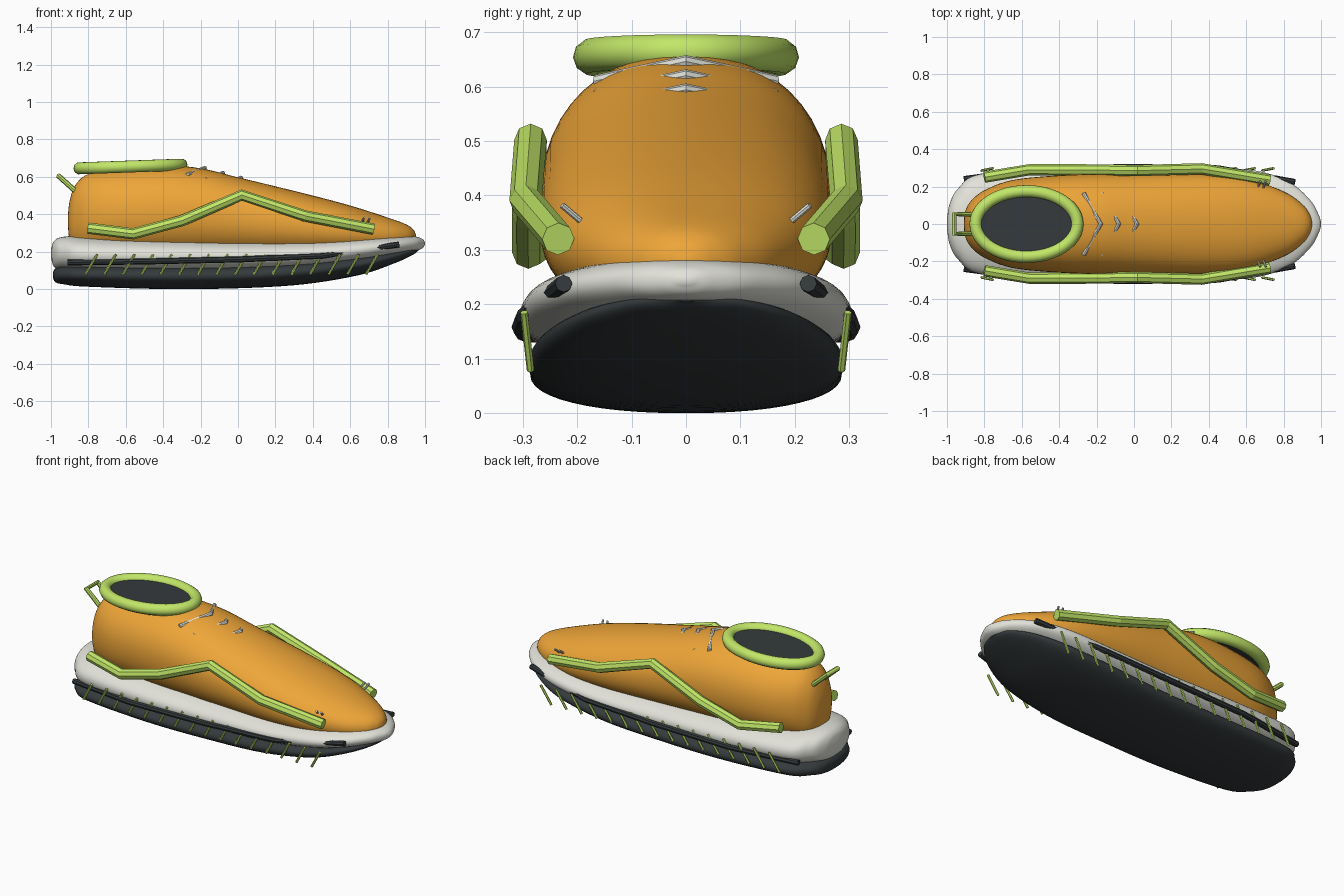
import bpy, bmesh, math
from mathutils import Vector

if "Cube" in bpy.data.objects:
    bpy.data.objects.remove(bpy.data.objects["Cube"])


def material(name, rgb):
    m = bpy.data.materials.new(name)
    m.diffuse_color = (*rgb, 1)
    m.use_nodes = True
    m.node_tree.nodes["Principled BSDF"].inputs["Base Color"].default_value = m.diffuse_color
    return m


ORANGE = material("orange", (0.86, 0.38, 0.04))
LIME = material("lime", (0.54, 0.80, 0.14))
WHITE = material("off_white", (0.76, 0.76, 0.70))
DARK = material("charcoal", (0.035, 0.042, 0.045))


def catmull(pts, steps):
    """Smooth a short list of tuples into a dense one."""
    v = [Vector(p) for p in pts]
    v = [2 * v[0] - v[1]] + v + [2 * v[-1] - v[-2]]
    out = []
    for i in range(1, len(v) - 2):
        a, b, c, d = v[i - 1:i + 3]
        for s in range(steps):
            t = s / steps
            out.append(0.5 * (2 * b + (c - a) * t + (2 * a - 5 * b + 4 * c - d) * t * t
                              + (3 * b - a - 3 * c + d) * t ** 3))
    out.append(v[-2])
    return out


def finish(bm, name, mat):
    bmesh.ops.recalc_face_normals(bm, faces=bm.faces)
    me = bpy.data.meshes.new(name)
    bm.to_mesh(me)
    bm.free()
    ob = bpy.data.objects.new(name, me)
    bpy.context.collection.objects.link(ob)
    me.materials.append(mat)
    bpy.context.view_layer.objects.active = ob
    ob.select_set(True)
    bpy.ops.object.shade_smooth_by_angle(angle=math.radians(40))
    ob.select_set(False)
    return ob


def loft(name, stations, mat, power=2.0, sides=48):
    """Stations along x: (x, half width, low z, high z)."""
    bm = bmesh.new()
    rings = []
    for x, w, lo, hi in catmull(stations, 5):
        ring = []
        for k in range(sides):
            a = 2 * math.pi * k / sides
            c, s = math.cos(a), math.sin(a)
            y = math.copysign(abs(c) ** (2 / power), c) * w
            z = (lo + hi) / 2 + math.copysign(abs(s) ** (2 / power), s) * (hi - lo) / 2
            ring.append(bm.verts.new((x, y, z)))
        rings.append(ring)
    for r, q in zip(rings, rings[1:]):
        for k in range(sides):
            j = (k + 1) % sides
            bm.faces.new((r[k], r[j], q[j], q[k]))
    bm.faces.new(rings[0])
    bm.faces.new(rings[-1])
    return finish(bm, name, mat)


def tube(name, pts, r, mat, res=2, cyclic=False):
    cu = bpy.data.curves.new(name, 'CURVE')
    cu.dimensions = '3D'
    cu.bevel_depth = r
    cu.bevel_resolution = res
    cu.use_fill_caps = True
    sp = cu.splines.new('POLY')
    sp.points.add(len(pts) - 1)
    for p, co in zip(sp.points, pts):
        p.co = (*co, 1)
    sp.use_cyclic_u = cyclic
    sp.use_smooth = cyclic
    cu.materials.append(mat)
    ob = bpy.data.objects.new(name, cu)
    bpy.context.collection.objects.link(ob)
    return ob


def both_sides(name, pts, r, mat, res=2):
    for side, s in (("right", -1), ("left", 1)):
        tube(f"{name}_{side}", [(x, s * y, z) for x, y, z in pts], r, mat, res)


# Sole layers
loft("outsole", [(-0.99, 0.04, 0.06, 0.09), (-0.975, 0.13, 0.035, 0.11), (-0.93, 0.2, 0.025, 0.13),
                 (-0.82, 0.26, 0.013, 0.14), (-0.4, 0.285, 0.0, 0.14), (0, 0.285, 0.004, 0.145),
                 (0.35, 0.29, 0.025, 0.165), (0.65, 0.265, 0.075, 0.19), (0.83, 0.2, 0.135, 0.21),
                 (0.93, 0.11, 0.18, 0.22), (0.965, 0.02, 0.205, 0.22)], DARK, 2.2)
loft("midsole", [(-1, 0.03, 0.17, 0.21), (-0.985, 0.11, 0.12, 0.255), (-0.94, 0.19, 0.098, 0.278),
                 (-0.82, 0.268, 0.085, 0.283), (-0.4, 0.298, 0.075, 0.275), (0, 0.3, 0.08, 0.268),
                 (0.35, 0.305, 0.095, 0.27), (0.65, 0.285, 0.135, 0.282), (0.83, 0.225, 0.172, 0.287),
                 (0.94, 0.13, 0.2, 0.282), (0.985, 0.055, 0.217, 0.268), (1, 0.012, 0.238, 0.25)],
     WHITE, 2.2)

# Upper body
loft("upper", [(-0.91, 0.02, 0.34, 0.39), (-0.9, 0.075, 0.26, 0.47), (-0.87, 0.125, 0.2, 0.555),
               (-0.8, 0.18, 0.18, 0.615), (-0.65, 0.235, 0.17, 0.645), (-0.4, 0.26, 0.16, 0.662),
               (-0.2, 0.267, 0.16, 0.645), (0, 0.268, 0.16, 0.597), (0.35, 0.268, 0.16, 0.512),
               (0.6, 0.243, 0.17, 0.446), (0.8, 0.173, 0.19, 0.382), (0.9, 0.105, 0.21, 0.345),
               (0.94, 0.05, 0.24, 0.315), (0.952, 0.01, 0.27, 0.285)], ORANGE, 2.15)

# Ankle collar and the dark opening inside it
ring = []
for k in range(48):
    a = 2 * math.pi * k / 48
    x = 0.272 * math.cos(a)
    ring.append((-0.575 + x, 0.175 * math.sin(a), 0.655 + 0.036 * x))
tube("ankle_collar", ring, 0.033, LIME, 3, True)
bm = bmesh.new()
top = bm.faces.new([bm.verts.new((x, y, z + 0.008)) for x, y, z in ring])
low = bmesh.ops.extrude_face_region(bm, geom=[top])
bmesh.ops.translate(bm, vec=(0, 0, -0.03), verts=[g for g in low["geom"] if isinstance(g, bmesh.types.BMVert)])
finish(bm, "ankle_opening", DARK)

# Heel pull loop
tube("heel_loop", [(-0.86, -0.052, 0.515), (-0.96, -0.052, 0.605),
                   (-0.96, 0.052, 0.605), (-0.86, 0.052, 0.515)], 0.014, LIME)

# Side straps, sole strips and toe stitches
both_sides("side_strap", [(-0.8, 0.25, 0.325), (-0.56, 0.29, 0.295), (-0.3, 0.29, 0.365),
                          (0.02, 0.286, 0.502), (0.36, 0.295, 0.39), (0.725, 0.235, 0.32)], 0.03, LIME)
both_sides("sole_strip", [(-0.91, 0.24, 0.142), (-0.5, 0.298, 0.147), (0, 0.305, 0.158),
                          (0.45, 0.298, 0.177), (0.86, 0.225, 0.238)], 0.016, DARK)
for i, x in enumerate((0.66, 0.69)):
    both_sides(f"toe_stitch_{i}", [(x, 0.19, 0.35), (x + 0.015, 0.228, 0.382)], 0.006, WHITE)

# Laces
for i in range(3):
    x, z = -0.27 + 0.097 * i, 0.61 - 0.026 * i
    tube(f"lace_{i}", [(x, -0.165, z), (x + 0.092, 0, z + 0.036), (x, 0.165, z)], 0.012, WHITE)

# Slanted tread ticks
for i in range(16):
    x = -0.785 + 0.1 * i
    both_sides(f"tread_tick_{i}", [(x - 0.03, 0.286, 0.078), (x + 0.032, 0.298, 0.185)], 0.007, LIME, 1)
